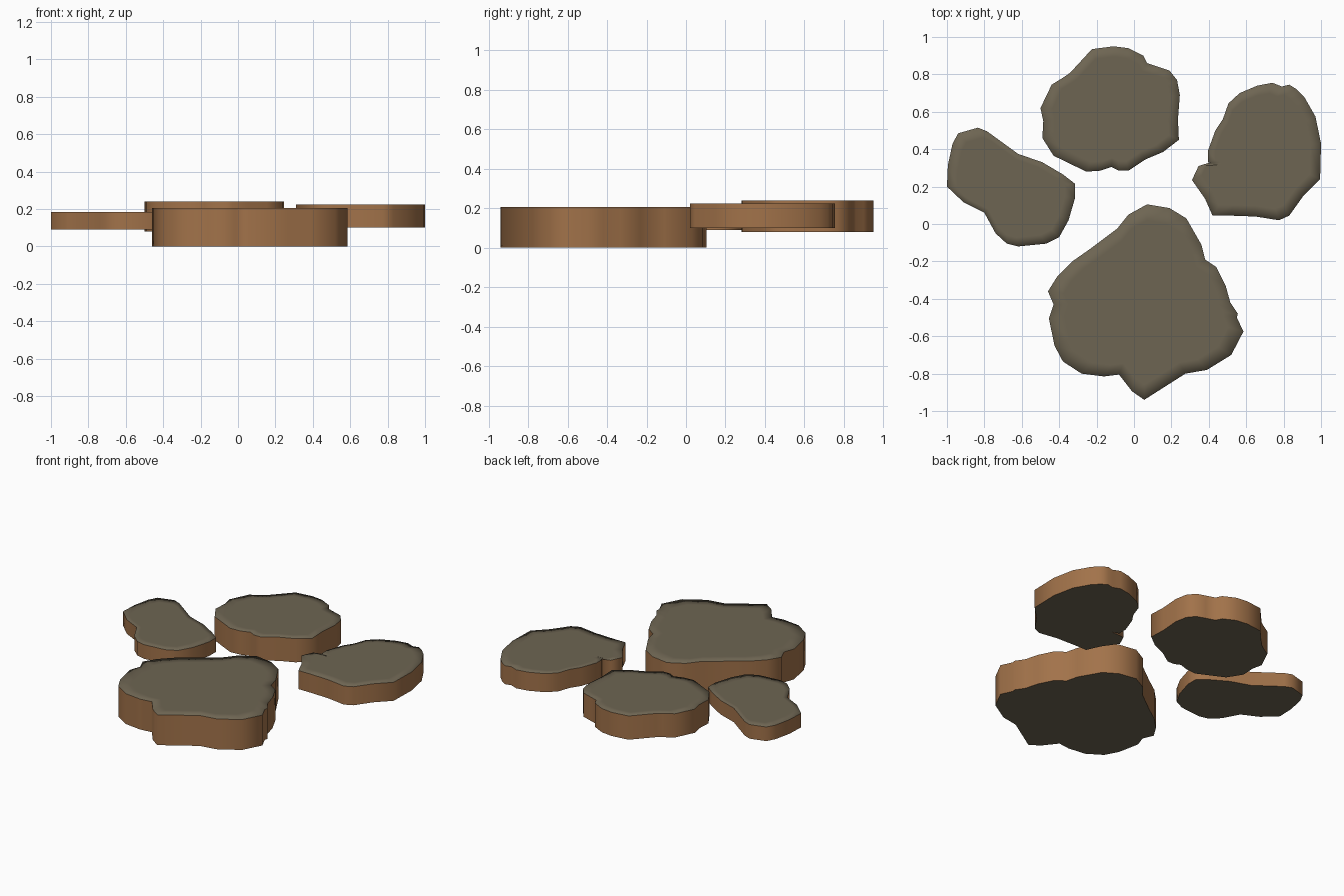
import bpy
from mathutils import Vector

if "Cube" in bpy.data.objects:
    bpy.data.objects.remove(bpy.data.objects["Cube"])


def material(name, rgb):
    m = bpy.data.materials.new(name)
    m.diffuse_color = (*rgb, 1)
    m.use_nodes = True
    m.node_tree.nodes["Principled BSDF"].inputs["Base Color"].default_value = m.diffuse_color
    return m


TOP = material("olive_stone", (0.155, 0.130, 0.085))
SIDE = material("brown_earth", (0.36, 0.17, 0.068))


def slab(name, outline, z0, z1, rim=0.84):
    """Extrude a clockwise outline; stone caps, earth sides, soft-looking top rim."""
    pts = [Vector(p) for p in reversed(outline)]       # counter-clockwise
    n = len(pts)
    c = sum(pts, Vector((0, 0))) / n
    inner = [c + (p - c) * rim for p in pts]
    verts = [(p.x, p.y, z) for ring, z in ((pts, z0), (pts, z1), (inner, z1)) for p in ring]
    nxt = [(i + 1) % n for i in range(n)]
    sides = [(i, nxt[i], n + nxt[i], n + i) for i in range(n)]
    rims = [(n + i, n + nxt[i], 2 * n + nxt[i], 2 * n + i) for i in range(n)]
    caps = [tuple(range(2 * n, 3 * n)), tuple(range(n - 1, -1, -1))]
    me = bpy.data.meshes.new(name)
    me.from_pydata(verts, [], sides + rims + caps)
    me.materials.append(TOP)
    me.materials.append(SIDE)
    for f in me.polygons:
        f.use_smooth = True
        f.material_index = 1 if f.index < n else 0
    # outward direction at each outline point
    out = []
    for i in range(n):
        a, b = pts[i] - pts[i - 1], pts[nxt[i]] - pts[i]
        t = a.normalized() + b.normalized()
        out.append(Vector((t.y, -t.x, 0)).normalized())
    # shading normals: level sides, top tilting outwards at its rim, flat bottom
    normals = []
    for f in me.polygons:
        for v in f.vertices:
            if f.index < n:
                normals.append(out[v % n])
            elif f.index < 2 * n and v < 2 * n:
                normals.append((out[v % n] + Vector((0, 0, 1))).normalized())
            else:
                normals.append(Vector((0, 0, -1 if f.index == 2 * n + 1 else 1)))
    me.normals_split_custom_set(normals)
    bpy.context.collection.objects.link(bpy.data.objects.new(name, me))


# large front stepping stone
slab("front_stone", [
    (.07, .105), (.19, .085), (.28, .03), (.36, -.11), (.38, -.19), (.44, -.23),
    (.49, -.33), (.515, -.42), (.555, -.48), (.55, -.50), (.585, -.575), (.52, -.70),
    (.39, -.78), (.275, -.80), (.055, -.94), (-.01, -.895), (-.08, -.805), (-.16, -.815),
    (-.28, -.80), (-.38, -.735), (-.425, -.65), (-.455, -.505), (-.43, -.43), (-.46, -.36),
    (-.41, -.28), (-.33, -.20), (-.23, -.13), (-.09, -.025), (-.03, .05)], 0, .205)

# back stone
slab("back_stone", [
    (-.11, .95), (-.03, .94), (.05, .90), (.07, .86), (.13, .84), (.19, .82), (.23, .77),
    (.245, .69), (.235, .56), (.24, .45), (.155, .385), (.06, .345), (-.03, .285),
    (-.08, .285), (-.12, .305), (-.18, .285), (-.255, .28), (-.43, .365), (-.49, .46),
    (-.485, .55), (-.50, .62), (-.44, .745), (-.375, .785), (-.34, .81), (-.225, .935)],
    .08, .24)

# left stone
slab("left_stone", [
    (-.835, .515), (-.785, .495), (-.62, .375), (-.49, .33), (-.38, .265), (-.315, .215),
    (-.315, .14), (-.35, .02), (-.40, -.07), (-.47, -.105), (-.62, -.12), (-.68, -.105),
    (-.74, -.05), (-.80, .06), (-.91, .115), (-1, .20), (-.995, .315), (-.97, .43),
    (-.94, .485)], .09, .185)

# right stone
slab("right_stone", [
    (.74, .755), (.79, .735), (.83, .745), (.87, .72), (.91, .68), (.97, .575), (1, .43),
    (.995, .24), (.905, .15), (.83, .045), (.775, .02), (.65, .04), (.51, .045),
    (.42, .045), (.38, .135), (.31, .235), (.345, .31), (.44, .315), (.395, .33),
    (.395, .39), (.435, .50), (.475, .56), (.505, .645), (.565, .70), (.66, .74)],
    .10, .225)
